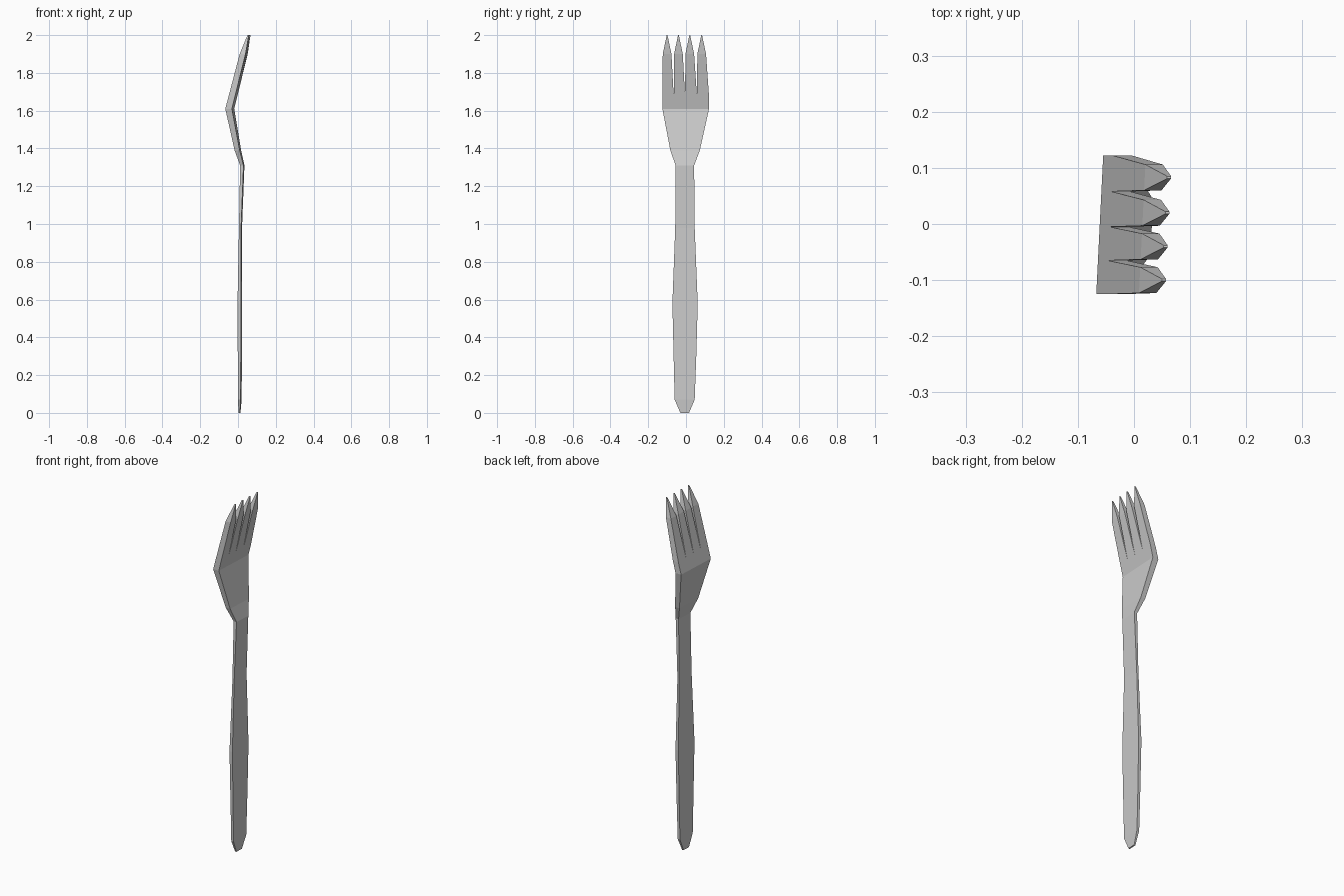
import bpy, bmesh

if "Cube" in bpy.data.objects:
    bpy.data.objects.remove(bpy.data.objects["Cube"])

# Side profile: z, back x, front x (centre plane)
PROFILE = [(0.0, 0.004, 0.012), (0.07, 0.003, 0.017), (0.32, 0.002, 0.018),
           (0.58, 0.001, 0.019), (0.98, 0.008, 0.019), (1.31, 0.014, 0.032),
           (1.39, -0.014, 0.013), (1.61, -0.061, -0.026), (1.9, 0.015, 0.046),
           (2.0, 0.055, 0.062)]
# Outline of handle and head: z, left y, right y
OUTLINE = [(0.0, -0.03, 0.016), (0.07, -0.06, 0.046), (0.32, -0.066, 0.055),
           (0.58, -0.072, 0.062), (0.98, -0.057, 0.046), (1.31, -0.055, 0.043),
           (1.39, -0.083, 0.073)]
ROOTS = [-0.125, -0.065, -0.005, 0.058, 0.122]   # tine boundaries
TIPS = [-0.10, -0.04, 0.02, 0.083]
LEAN = 0.05                                      # slight twist of the fork


def depth(z, side):
    for a, b in zip(PROFILE, PROFILE[1:]):
        if z <= b[0]:
            t = (z - a[0]) / (b[0] - a[0])
            return a[side] + t * (b[side] - a[side])
    return PROFILE[-1][side]


# Flat panels in (y, z)
panels = []
for (z0, l0, r0), (z1, l1, r1) in zip(OUTLINE, OUTLINE[1:]):
    panels.append([(l0, z0), (r0, z0), (r1, z1), (l1, z1)])
z0, l0, r0 = OUTLINE[-1]
panels.append([(l0, z0), (r0, z0)] + [(y, 1.61) for y in reversed(ROOTS)])

# Four tines, each a root block, a shaft and a point
for a, b, tip in zip(ROOTS, ROOTS[1:], TIPS):
    left, right = (tip - 0.023, 1.9), (tip + 0.023, 1.9)
    panels.append([(a, 1.61), (b, 1.61), (b, 1.675), (a, 1.675)])
    panels.append([(a, 1.675), (b, 1.675), right, left])
    panels.append([left, right, (tip + 0.002, 2.0), (tip - 0.002, 2.0)])

# Front and back skins from the panels, then walls along open edges
bm = bmesh.new()
cache = {}


def vert(p, side):
    key = (p, side)
    if key not in cache:
        y, z = p
        cache[key] = bm.verts.new((depth(z, side) + LEAN * y, y, z))
    return cache[key]


edges = {(p[i - 1], p[i]) for p in panels for i in range(len(p))}
for p in panels:
    bm.faces.new([vert(q, 2) for q in p])
    bm.faces.new([vert(q, 1) for q in reversed(p)])
for a, b in edges:
    if (b, a) not in edges:
        bm.faces.new([vert(b, 2), vert(a, 2), vert(a, 1), vert(b, 1)])
bmesh.ops.recalc_face_normals(bm, faces=bm.faces[:])

mesh = bpy.data.meshes.new("fork")
bm.to_mesh(mesh)
bm.free()
fork = bpy.data.objects.new("fork", mesh)
bpy.context.collection.objects.link(fork)
